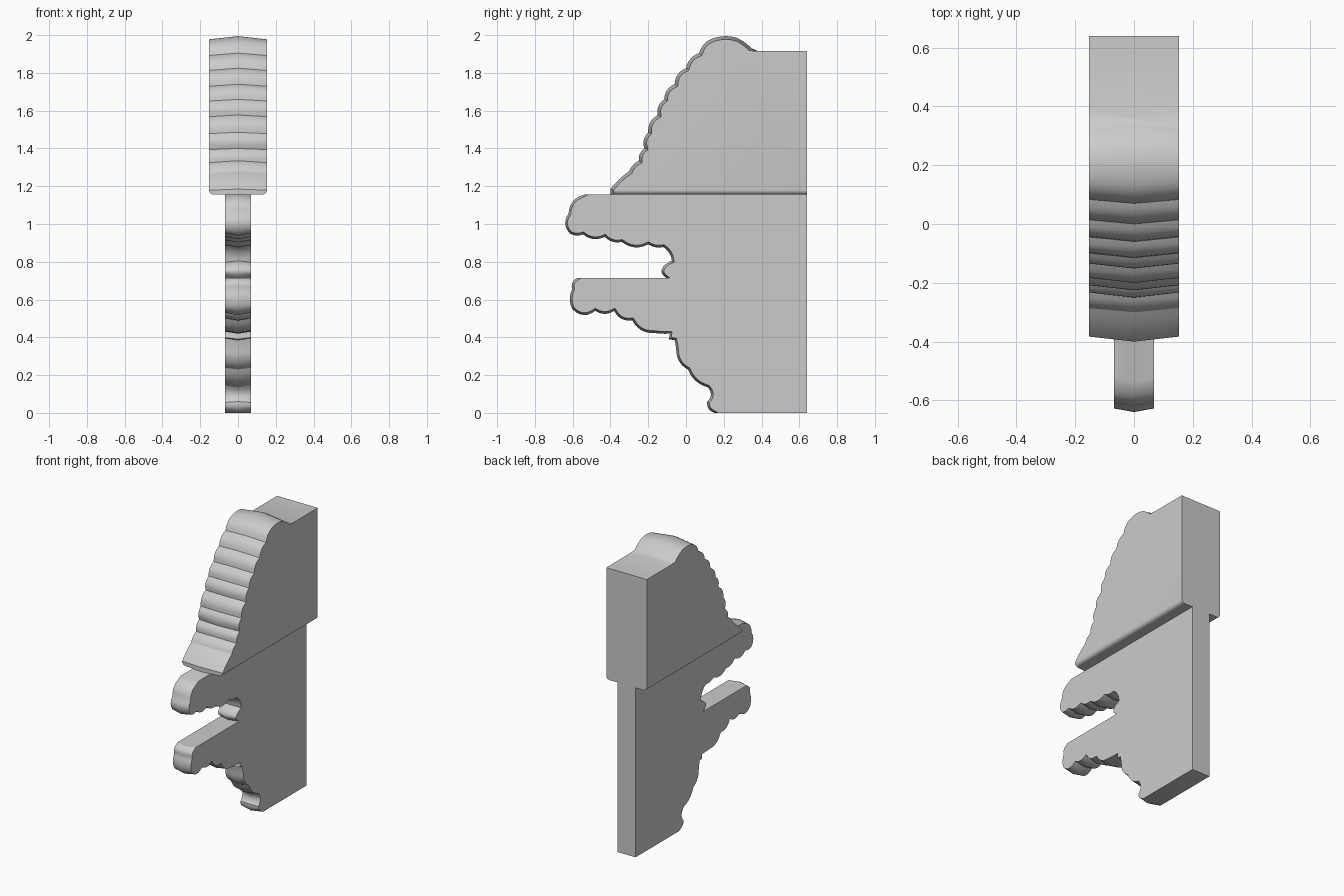
import bpy, bmesh, math
from mathutils import Vector

cube = bpy.data.objects.get("Cube")
if cube:
    bpy.data.objects.remove(cube, do_unlink=True)

stone = bpy.data.materials.new("plain_grey")
stone.use_nodes = True
GREY = (0.6, 0.6, 0.6, 1)
stone.diffuse_color = GREY
stone.node_tree.nodes["Principled BSDF"].inputs["Base Color"].default_value = GREY


def outward(a, b):
    """Unit normal on the right of a -> b, away from the body."""
    d = (b - a).normalized()
    return Vector((d.y, -d.x))


def scallops(lobes, steps=6):
    """Carved edge: each entry is a cusp (y, z) and the bulge of the arc after it."""
    pts = []
    for (y0, z0, bulge), (y1, z1, _) in zip(lobes, lobes[1:]):
        a, b = Vector((y0, z0)), Vector((y1, z1))
        n = outward(a, b) * (b - a).length * bulge
        count = steps if bulge else 1
        for i in range(count):
            t = i / count
            pts.append(a.lerp(b, t) + n * 4 * t * (1 - t))
    pts.append(Vector(lobes[-1][:2]))
    return pts


def inset(pts, depth):
    """Carved edge pulled back for the side faces; its ends slide along the flats."""
    result = []
    last = len(pts) - 1
    for i, p in enumerate(pts):
        n0 = outward(pts[max(i - 1, 0)], pts[max(i, 1)])
        n1 = outward(pts[min(i, last - 1)], pts[min(i + 1, last)])
        if i in (0, last):
            slide = min(depth / max(abs(n1.x), 0.1), depth * 1.8)
            result.append(p + Vector((slide, 0)))
        else:
            n = (n0 + n1).normalized()
            result.append(p - n * depth / max(n.dot(n0), 0.8))
    return result


def carved_slab(name, runs, corners, half, depth, soft_base=0):
    """Thick slab whose carved edge rises to a ridge along the middle."""
    corners = [Vector(c) for c in corners]
    edges = [scallops(r) for r in runs]
    middle = [p for e in edges for p in e] + corners
    side = [p for e in edges for p in inset(e, depth)] + corners
    bm = bmesh.new()
    rings = [[bm.verts.new((x, p.x, p.y)) for p in outline]
             for x, outline in ((-half, side), (0, middle), (half, side))]
    bm.faces.new(rings[0])
    bm.faces.new(rings[2][::-1])
    n = len(middle)
    for r0, r1 in zip(rings, rings[1:]):
        for i in range(n):
            j = (i + 1) % n
            bm.faces.new((r0[i], r0[j], r1[j], r1[i]))
    bmesh.ops.recalc_face_normals(bm, faces=bm.faces)
    if soft_base:
        base = min(v.co.z for v in bm.verts) + 1e-4
        rims = [e for e in bm.edges
                if all(v.co.z < base and abs(v.co.x) > half - 1e-4 for v in e.verts)]
        bmesh.ops.bevel(bm, geom=rims, offset=soft_base, segments=5,
                        profile=0.5, affect='EDGES')
    mesh = bpy.data.meshes.new(name)
    bm.to_mesh(mesh)
    bm.free()
    mesh.materials.append(stone)
    obj = bpy.data.objects.new(name, mesh)
    bpy.context.collection.objects.link(obj)
    bpy.ops.object.select_all(action='DESELECT')
    obj.select_set(True)
    bpy.context.view_layer.objects.active = obj
    bpy.ops.object.shade_smooth_by_angle(angle=math.radians(30))
    return obj


# Wide upper block with a scalloped slope
slope = [(.36, 1.915, .06), (.27, 1.985, .08), (.15, 1.985, .14),
         (.07, 1.905, .14), (0, 1.825, .16), (-.06, 1.74, .16),
         (-.115, 1.66, .16), (-.15, 1.577, .16), (-.2, 1.485, .16),
         (-.22, 1.4, .14), (-.25, 1.335, .1), (-.3, 1.28, .04),
         (-.4, 1.185, 0), (-.4, 1.155, 0)]
carved_slab("upper_block", [slope], [(.64, 1.155), (.64, 1.915)],
            .153, .017, soft_base=.025)

# Narrow lower plate: upper arm with the throat below it
upper_arm = [(-.54, 1.155, .18), (-.622, 1.055, .2), (-.615, .95, .12),
             (-.545, .945, .16), (-.43, .932, .14), (-.34, .905, .16),
             (-.2, .892, .1), (-.12, .878, -.12), (-.075, .805, .05),
             (-.11, .785, .32), (-.105, .715, 0)]
# Lower arm and the tail that runs down to the foot
lower_arm = [(-.575, .715, .2), (-.603, .655, .12), (-.602, .55, .22),
             (-.48, .54, .16), (-.38, .54, .18), (-.285, .49, .16),
             (-.165, .423, .03), (-.085, .42, 0), (-.09, .39, 0),
             (-.06, .385, -.02), (-.05, .31, .12), (.01, .23, .12),
             (.115, .135, -.25), (.112, .06, .2), (.15, 0, 0)]
carved_slab("lower_plate", [upper_arm, lower_arm], [(.64, 0), (.64, 1.155)],
            .068, .012)
